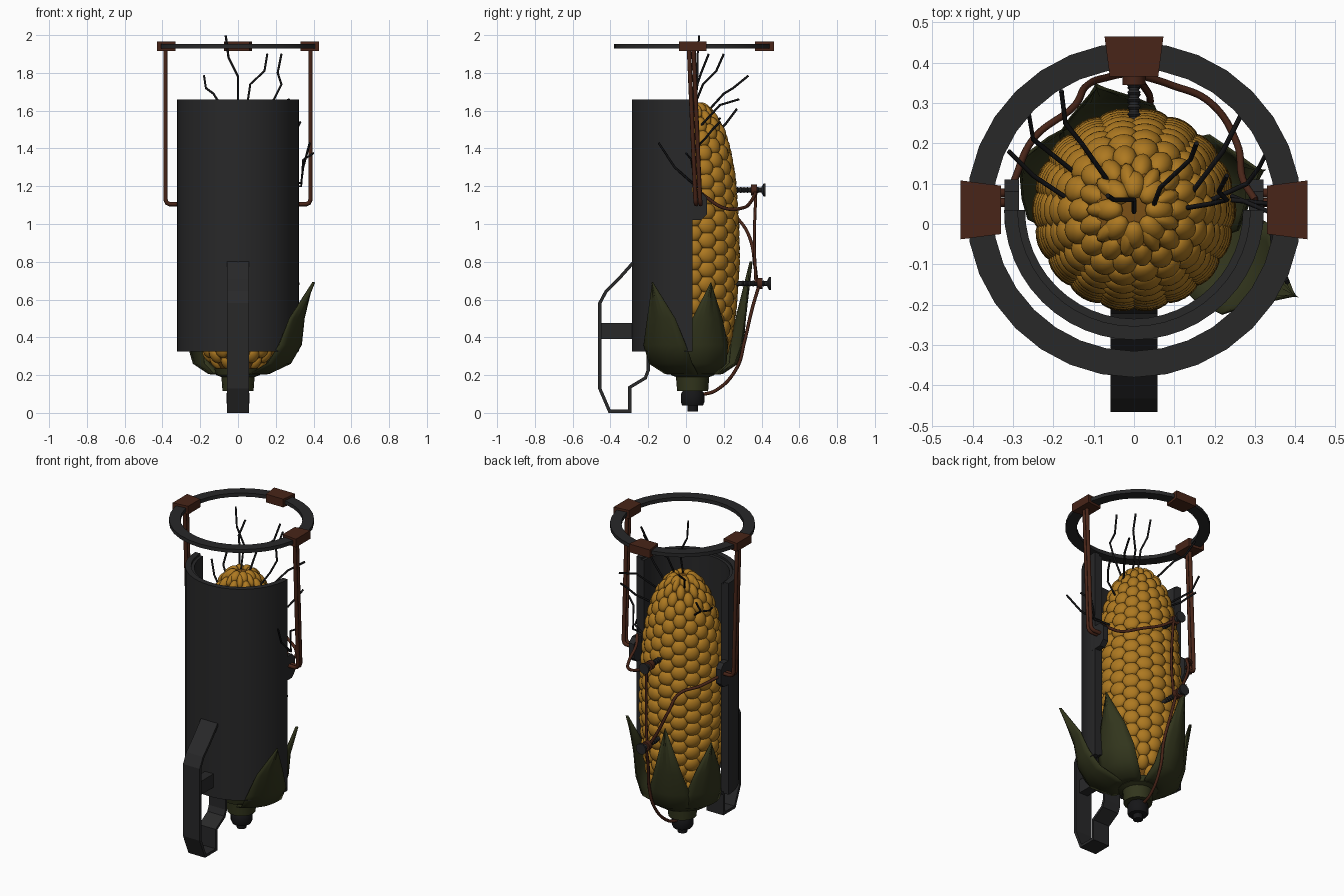
import bpy, bmesh, math
from mathutils import Vector, Matrix

if "Cube" in bpy.data.objects:
    bpy.data.objects.remove(bpy.data.objects["Cube"])

CY = 0.035  # y of the cob axis


def mat(name, rgb):
    m = bpy.data.materials.new(name)
    m.diffuse_color = (*rgb, 1)
    m.use_nodes = True
    m.node_tree.nodes["Principled BSDF"].inputs["Base Color"].default_value = m.diffuse_color
    return m


IRON = mat("dark_iron", (0.021, 0.021, 0.022))
BLACK = mat("black", (0.008, 0.008, 0.009))
RUST = mat("rust", (0.065, 0.018, 0.009))
CORN = mat("corn", (0.42, 0.19, 0.015))
CORE = mat("core", (0.2, 0.08, 0.008))
LEAF = mat("husk", (0.032, 0.036, 0.012))


def finish(name, bm, m, smooth=None):
    bmesh.ops.recalc_face_normals(bm, faces=bm.faces)
    me = bpy.data.meshes.new(name)
    bm.to_mesh(me)
    bm.free()
    ob = bpy.data.objects.new(name, me)
    bpy.context.collection.objects.link(ob)
    me.materials.append(m)
    if smooth:
        bpy.ops.object.select_all(action='DESELECT')
        ob.select_set(True)
        bpy.context.view_layer.objects.active = ob
        bpy.ops.object.shade_smooth_by_angle(angle=math.radians(smooth))
    return ob


def prism(name, pts, vec, m, smooth=None):
    bm = bmesh.new()
    f = bm.faces.new([bm.verts.new(p) for p in pts])
    r = bmesh.ops.extrude_face_region(bm, geom=[f])
    bmesh.ops.translate(bm, vec=vec, verts=[v for v in r['geom'] if isinstance(v, bmesh.types.BMVert)])
    return finish(name, bm, m, smooth)


def box(name, x, y, z, m):
    return prism(name, [(x[0], y[0], z[0]), (x[1], y[0], z[0]), (x[1], y[1], z[0]), (x[0], y[1], z[0])],
                 (0, 0, z[1] - z[0]), m)


def lathe(name, prof, m, n=24, closed=False, mtx=Matrix.Translation((0, CY, 0)), smooth=35):
    bm = bmesh.new()
    vs = [bm.verts.new((r, 0, z)) for r, z in prof]
    es = [bm.edges.new(p) for p in zip(vs, vs[1:])]
    if closed:
        es.append(bm.edges.new((vs[-1], vs[0])))
    bmesh.ops.spin(bm, geom=vs + es, axis=(0, 0, 1), cent=(0, 0, 0), angle=2 * math.pi, steps=n)
    bmesh.ops.remove_doubles(bm, verts=bm.verts, dist=1e-4)
    bm.transform(mtx)
    return finish(name, bm, m, smooth)


def wire(name, pts, r, m, smooth=True, res=2):
    cu = bpy.data.curves.new(name, 'CURVE')
    cu.dimensions = '3D'
    cu.bevel_depth, cu.bevel_resolution, cu.use_fill_caps = r, res, True
    cu.resolution_u = 8
    if smooth:
        sp = cu.splines.new('BEZIER')
        sp.bezier_points.add(len(pts) - 1)
        for b, p in zip(sp.bezier_points, pts):
            b.co = p
            b.handle_left_type = b.handle_right_type = 'AUTO'
    else:
        sp = cu.splines.new('POLY')
        sp.points.add(len(pts) - 1)
        for b, p in zip(sp.points, pts):
            b.co = (*p, 1)
    ob = bpy.data.objects.new(name, cu)
    bpy.context.collection.objects.link(ob)
    cu.materials.append(m)
    bpy.ops.object.select_all(action='DESELECT')
    ob.select_set(True)
    bpy.context.view_layer.objects.active = ob
    bpy.ops.object.convert(target='MESH')
    return bpy.context.object


# cob core and kernels
PROF = [(0.22, 0.11), (0.3, 0.185), (0.4, 0.212), (0.55, 0.235), (0.8, 0.252), (1.0, 0.248), (1.25, 0.23),
        (1.4, 0.203), (1.5, 0.172), (1.6, 0.115), (1.66, 0.04)]


def radius(z):
    for (a, ra), (b, rb) in zip(PROF, PROF[1:]):
        if z <= b:
            return ra + (rb - ra) * (z - a) / (b - a)
    return PROF[-1][1]


lathe("cob_core", [(0, 0.21)] + [(r - 0.022, z) for z, r in PROF[:-1]] + [(0, 1.63)], CORE)
bm = bmesh.new()


def kernel(ang, z, tang, high):
    r = radius(z)
    slope = (radius(z + 0.03) - radius(z - 0.03)) / 0.06
    n = Vector((math.cos(ang), math.sin(ang), -slope)).normalized()
    t = Vector((-math.sin(ang), math.cos(ang), 0))
    u = n.cross(t)
    p = Vector((r * math.cos(ang), CY + r * math.sin(ang), z)) - n * 0.024
    m = Matrix.Translation(p) @ Matrix((t, u, n)).transposed().to_4x4() @ Matrix.Diagonal((tang, high, 0.026, 1))
    bmesh.ops.create_uvsphere(bm, u_segments=12, v_segments=8, radius=1, matrix=m)


COLS = 18
for c in range(COLS):
    for k in range(18):
        z = 0.25 + k * 0.078 + (0.039 if c % 2 else 0)
        if z < 1.62:
            kernel(2 * math.pi * c / COLS, z, max(0.02, math.pi * radius(z) / COLS * 1.16), 0.046)
for c in range(8):
    kernel(2 * math.pi * c / 8, 1.63, 0.028, 0.04)
finish("kernels", bm, CORN, 60)

# stalk and plug under the cob
lathe("stalk_collar", [(0, 0.115), (0.082, 0.115), (0.088, 0.19), (0.115, 0.2), (0.125, 0.235), (0, 0.235)], LEAF, 16)
lathe("plug", [(0, 0.008), (0.028, 0.008), (0.028, 0.04), (0.055, 0.04), (0.062, 0.055), (0.062, 0.1),
               (0.05, 0.12), (0, 0.12)], BLACK, 12)

# husk leaves
HALF = [0.06, 0.105, 0.135, 0.13, 0.085, 0.002]


def leaf(name, deg, rs, tip):
    zs = [0.2, 0.205, 0.26, 0.36, 0.5, tip]
    bm = bmesh.new()
    rows = []
    for r, z, w in zip(rs, zs, HALF):
        row = []
        for i in range(-3, 4):
            s = i / 3
            a = math.radians(deg) + s * w / max(r, 0.1)
            rr = r + 0.012 * (1 - abs(s))
            row.append(bm.verts.new((rr * math.cos(a), CY + rr * math.sin(a), z)))
        rows.append(row)
    for a, b in zip(rows, rows[1:]):
        for i in range(6):
            bm.faces.new((a[i], a[i + 1], b[i + 1], b[i]))
    ob = finish(name, bm, LEAF, 50)
    sol = ob.modifiers.new("thickness", 'SOLIDIFY')
    sol.thickness = 0.006


NEAR = [0.06, 0.15, 0.235, 0.265, 0.28]
leaf("husk_leaf_front", -28, [0.06, 0.16, 0.28, 0.34, 0.365, 0.45], 0.69)
leaf("husk_leaf_right", 17, NEAR + [0.33], 0.69)
leaf("husk_leaf_back", 107, NEAR + [0.32], 0.8)
leaf("husk_leaf_left", 157, NEAR + [0.31], 0.69)


# half-round shield with inner liner
def half_tube(name, ro, ri, z0, z1, m):
    arc = [math.pi + math.pi * i / 24 for i in range(25)]
    pts = [(ro * math.cos(a), CY + ro * math.sin(a), z0) for a in arc]
    pts += [(ri * math.cos(a), CY + ri * math.sin(a), z0) for a in reversed(arc)]
    prism(name, pts, (0, 0, z1 - z0), m, 30)


half_tube("shield", 0.322, 0.288, 0.325, 1.658, IRON)
half_tube("shield_liner", 0.289, 0.27, 0.335, 1.645, IRON)

# grip: bent strap with a cross block
path = [(-0.28, 0.795), (-0.36, 0.705), (-0.425, 0.64), (-0.457, 0.58), (-0.457, 0.13), (-0.405, 0.009),
        (-0.298, 0.009), (-0.298, 0.135), (-0.215, 0.185), (-0.2, 0.225), (-0.2, 0.335)]
bm = bmesh.new()
L = [bm.verts.new((-0.058, y, z)) for y, z in path]
R = [bm.verts.new((0.058, y, z)) for y, z in path]
for i in range(len(path) - 1):
    bm.faces.new((L[i], R[i], R[i + 1], L[i + 1]))
grip = finish("grip_strap", bm, IRON)
sol = grip.modifiers.new("thickness", 'SOLIDIFY')
sol.thickness, sol.offset, sol.use_even_offset = 0.017, 0, True
box("grip_block", (-0.03, 0.03), (-0.455, -0.28), (0.39, 0.475), IRON)

# top ring with three clamps
lathe("top_ring", [(0.35, 1.93), (0.415, 1.93), (0.415, 1.953), (0.35, 1.953)], IRON, 32, True)
for nm, deg in (("right", 0), ("back", 90), ("left", 180)):
    rot = Matrix.Translation((0, CY, 0)) @ Matrix.Rotation(math.radians(deg), 4, 'Z')
    pts = [rot @ Vector(p) for p in ((0.33, -0.06, 1.915), (0.43, -0.073, 1.915),
                                     (0.43, 0.073, 1.915), (0.33, 0.06, 1.915))]
    prism("ring_clamp_" + nm, pts, (0, 0, 0.052), RUST)

# twin rods and mounting pads on each side
for nm, s in (("left", -1), ("right", 1)):
    for k in (-1, 1):
        d = 0.012 * k
        wire(f"ring_rod_{nm}_{k + 2}", [(s * 0.384, 0.028 + d, 1.92), (s * 0.384, 0.062 + d, 1.13),
                                        (s * 0.377, 0.064 + d, 1.112), (s * 0.362, 0.065 + d, 1.105),
                                        (s * 0.305, 0.065 + d, 1.105)], 0.0115, RUST, False)
    prism("rod_pad_" + nm, [(s * 0.285, 0.0, 1.02), (s * 0.285, 0.08, 1.02), (s * 0.285, 0.11, 1.05),
                            (s * 0.285, 0.11, 1.14), (s * 0.285, 0.08, 1.17), (s * 0.285, 0.0, 1.17)],
          (s * 0.036, 0, 0), IRON)

# two threaded bolts in the back
for nm, z, y in (("upper", 1.18, 0.42), ("lower", 0.685, 0.45)):
    mtx = Matrix.Translation((0, y, z)) @ Matrix.Rotation(math.radians(90), 4, 'X')
    prof = [(0, 0), (0.034, 0), (0.034, 0.01), (0.012, 0.022)]
    for i in range(7):
        prof += [(0.012, 0.034 + i * 0.018), (0.017, 0.04 + i * 0.018), (0.012, 0.046 + i * 0.018)]
    prof += [(0.012, 0.2), (0, 0.2)]
    lathe(f"bolt_{nm}", prof, IRON, 12, mtx=mtx)
    lathe(f"bolt_coil_{nm}", [(0.012, 0.045), (0.028, 0.045), (0.028, 0.075), (0.012, 0.075)], RUST, 12, True, mtx)

# rusty leads
wire("lead_base", [(0, 0.08, 0.095), (0.01, 0.16, 0.12), (0.03, 0.27, 0.24), (0.04, 0.31, 0.38),
                   (0.02, 0.35, 0.55), (0.01, 0.385, 0.67)], 0.009, RUST)
wire("lead_between", [(0.015, 0.37, 0.69), (0.025, 0.362, 0.9), (0.015, 0.37, 1.18)], 0.008, RUST)
wire("lead_right", [(0.01, 0.37, 1.17), (0.09, 0.345, 1.12), (0.19, 0.3, 1.085), (0.255, 0.2, 1.085),
                    (0.27, 0.11, 1.14), (0.3, 0.06, 1.18)], 0.009, RUST)
wire("lead_left", [(-0.01, 0.375, 0.69), (-0.06, 0.365, 0.78), (-0.12, 0.34, 0.92), (-0.15, 0.29, 1.01),
                   (-0.25, 0.21, 1.06), (-0.3, 0.1, 1.09)], 0.009, RUST)

# dry silk strands
SILK = [
    [(0, 0.03, 1.64), (0, 0.06, 1.78), (-0.05, 0.06, 1.88), (-0.065, 0.07, 1.998)],
    [(0.05, 0.05, 1.64), (0.065, 0.09, 1.74), (0.14, 0.16, 1.81), (0.155, 0.2, 1.9)],
    [(0.13, 0.04, 1.57), (0.19, 0.05, 1.66), (0.23, 0.06, 1.74), (0.21, 0.08, 1.8), (0.23, 0.12, 1.9)],
    [(-0.06, 0.1, 1.58), (-0.13, 0.2, 1.69), (-0.17, 0.25, 1.72), (-0.18, 0.33, 1.785)],
    [(0.13, 0.06, 1.5), (0.22, 0.18, 1.63), (0.27, 0.28, 1.66)],
    [(0.17, 0.05, 1.4), (0.28, 0.1, 1.45), (0.31, 0.14, 1.5), (0.33, 0.18, 1.54)],
    [(-0.16, 0.06, 1.45), (-0.25, 0.12, 1.5), (-0.31, 0.18, 1.56)],
    [(-0.15, 0.13, 1.45), (-0.25, 0.21, 1.53), (-0.26, 0.27, 1.61)],
    [(0.24, 0.07, 1.19), (0.335, 0.03, 1.22), (0.345, -0.06, 1.3), (0.38, -0.145, 1.43)],
    [(0.24, 0.06, 1.2), (0.335, 0.05, 1.2), (0.345, 0.03, 1.34), (0.4, 0.0, 1.375)],
]
for i, pts in enumerate(SILK):
    wire(f"silk_{i + 1}", pts, 0.006, BLACK, False, 1)
